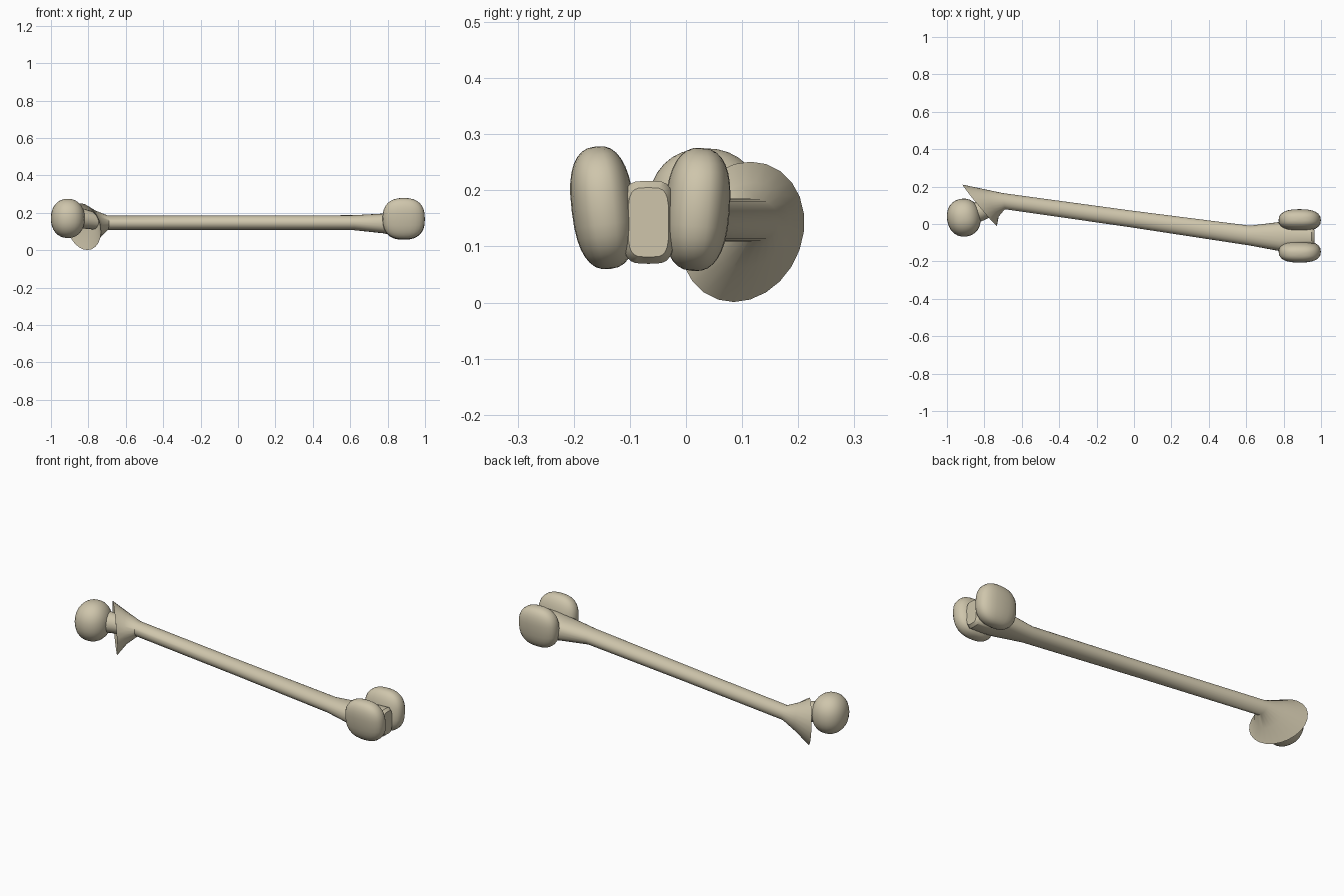
import bpy, bmesh, math
from mathutils import Vector, Matrix

if "Cube" in bpy.data.objects:
    bpy.data.objects.remove(bpy.data.objects["Cube"])

mat = bpy.data.materials.new("bone")
mat.diffuse_color = (0.62, 0.56, 0.41, 1)
mat.use_nodes = True
mat.node_tree.nodes["Principled BSDF"].inputs["Base Color"].default_value = mat.diffuse_color


def finish(name, bm, angle):
    bmesh.ops.recalc_face_normals(bm, faces=bm.faces)
    me = bpy.data.meshes.new(name)
    bm.to_mesh(me)
    bm.free()
    me.materials.append(mat)
    ob = bpy.data.objects.new(name, me)
    bpy.context.collection.objects.link(ob)
    bpy.ops.object.select_all(action='DESELECT')
    ob.select_set(True)
    bpy.context.view_layer.objects.active = ob
    bpy.ops.object.shade_smooth_by_angle(angle=math.radians(angle))
    return ob


def sp(c, e):
    return math.copysign(abs(c) ** e, c)


def loft(name, rings, n=24, angle=40):
    """Each ring: centre, side half-axis, up half-axis, squareness exponent."""
    bm = bmesh.new()
    loops = []
    for c, u, v, e in rings:
        c, u, v = Vector(c), Vector(u), Vector(v)
        ts = [2 * math.pi * i / n for i in range(n)]
        loops.append([bm.verts.new(c + u * sp(math.cos(t), e) + v * sp(math.sin(t), e)) for t in ts])
    for a, b in zip(loops, loops[1:]):
        for i in range(n):
            j = (i + 1) % n
            bm.faces.new((a[i], a[j], b[j], b[i]))
    bm.faces.new(loops[0])
    bm.faces.new(loops[-1])
    return finish(name, bm, angle)


def knob(name, centre, radii, e, tilt=0.0, turn=0.0):
    """Slightly squared ellipsoid."""
    bm = bmesh.new()
    bmesh.ops.create_uvsphere(bm, u_segments=24, v_segments=16, radius=1)
    for v in bm.verts:
        v.co = Vector([sp(v.co[k], e) * radii[k] for k in range(3)])
    bmesh.ops.transform(bm, verts=bm.verts, matrix=Matrix.Translation(centre)
                        @ Matrix.Rotation(turn, 4, 'Z') @ Matrix.Rotation(tilt, 4, 'X'))
    return finish(name, bm, 60)


# shaft, with the flared trochanter (dished end) and the block between the condyles
loft("shaft", [
    ((-0.775, 0.09, 0.145), (-0.03, 0.04, 0), (0, 0, 0.045), 1),
    ((-0.825, 0.10, 0.126), (-0.09, 0.11, 0), (-0.02, 0.015, 0.125), 1),
    ((-0.76, 0.112, 0.138), (-0.035, 0.073, 0), (-0.01, 0.008, 0.076), 1),
    ((-0.695, 0.122, 0.147), (-0.005, 0.043, 0), (0, 0, 0.038), 1),
    ((-0.03, 0.029, 0.147), (0.005, 0.044, 0), (0, 0, 0.038), 1),
    ((0.62, -0.062, 0.147), (0, 0.053, 0), (0, 0, 0.040), 1),
    ((0.78, -0.067, 0.143), (0, 0.078, 0), (0, 0, 0.053), 0.85),
    ((0.85, -0.067, 0.143), (0, 0.06, 0), (0, 0, 0.068), 0.7),
    ((0.95, -0.067, 0.143), (0, 0.045, 0), (0, 0, 0.074), 0.5),
    ((0.966, -0.067, 0.143), (0, 0.036, 0), (0, 0, 0.062), 0.5),
])

# neck joining head to trochanter
loft("neck", [
    ((-0.90, 0.045, 0.17), (-0.02, 0.055, 0), (0, 0, 0.058), 1),
    ((-0.82, 0.07, 0.168), (-0.018, 0.050, 0), (0, 0, 0.053), 1),
    ((-0.76, 0.095, 0.155), (-0.015, 0.045, 0), (0, 0, 0.045), 1),
], n=16)

# ball head
knob("ball_head", (-0.91, 0.034, 0.17), (0.09, 0.102, 0.105), 0.92, turn=0.15)

# two condyles
knob("inner_condyle", (0.886, 0.02, 0.166), (0.113, 0.058, 0.110), 0.8, tilt=-0.08)
knob("outer_condyle", (0.886, -0.148, 0.169), (0.113, 0.056, 0.110), 0.8, tilt=0.12)
